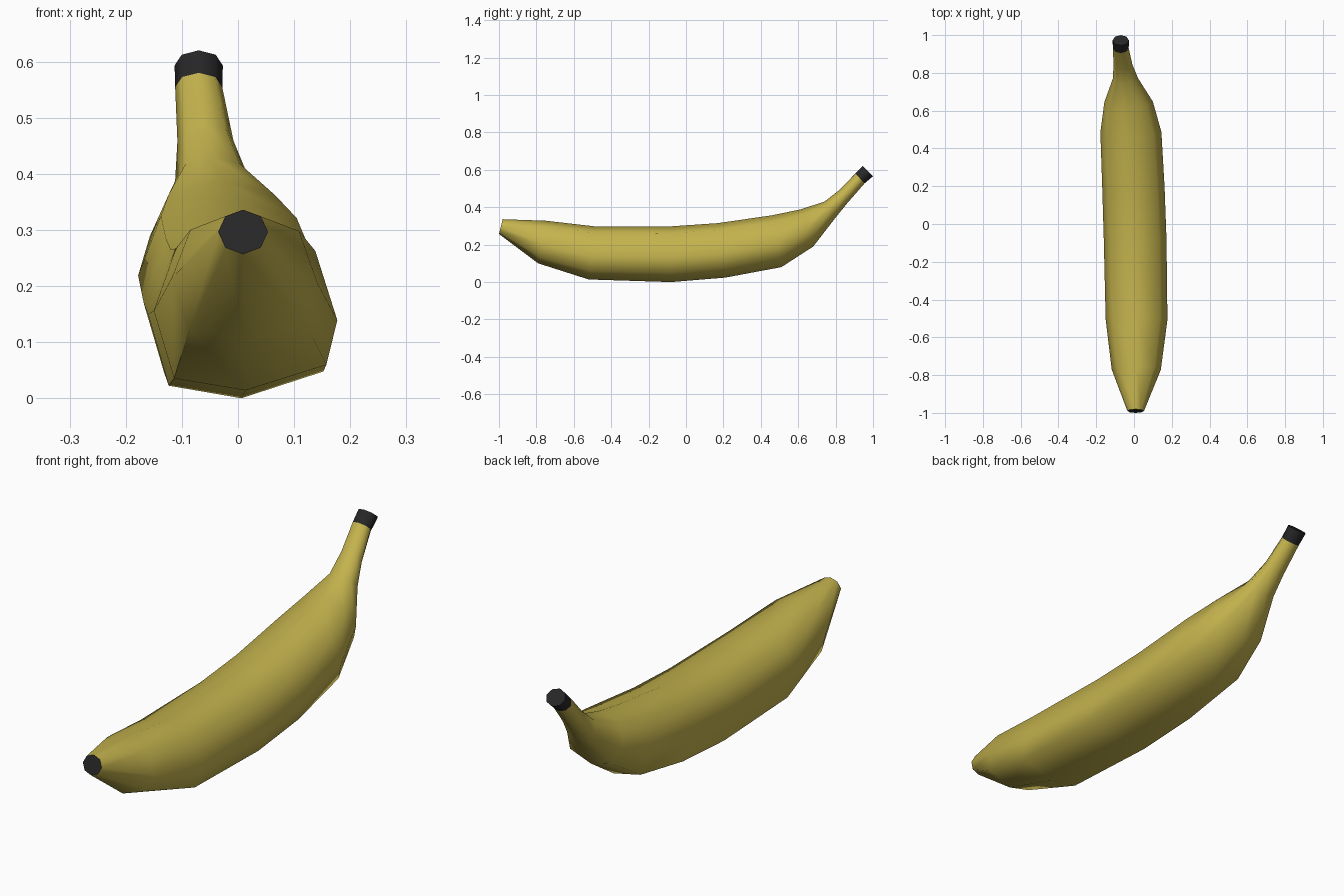
import bpy, bmesh
from math import cos, sin, pi

if "Cube" in bpy.data.objects:
    bpy.data.objects.remove(bpy.data.objects["Cube"])

SIDES = 8
# Full-bodied, slightly lopsided section (starts at +x, runs counter-clockwise)
BODY = [(1, -.12), (.76, .75), (0, 1), (-.76, .78), (-1, .0), (-.78, -.85), (0, -1), (.88, -.68)]

# Rings: top (y, z), bottom (y, z), left x, right x, fullness (0 round, 1 body section)
RINGS = [
    ((-.98, .336), (-1.0, .257), -.035, .053, 0),
    ((-.75, .328), (-.79, .10), -.118, .142, .7),
    ((-.49, .298), (-.52, .014), -.15, .177, 1),
    ((-.08, .298), (-.08, .000), -.16, .172, 1),
    ((.17, .315), (.21, .024), -.168, .162, 1),
    ((.46, .357), (.51, .08), -.178, .145, .8),
    ((.61, .388), (.68, .19), -.157, .10, .6),
    ((.74, .43), (.80, .345), -.112, .022, .2),
    ((.82, .492), (.865, .425), -.108, -.008, 0),
    ((.905, .58), (.955, .528), -.112, -.028, 0),
    ((.945, .62), (1.0, .566), -.113, -.027, 0),
]


def material(name, color):
    m = bpy.data.materials.new(name)
    m.diffuse_color = (*color, 1)
    m.use_nodes = True
    m.node_tree.nodes["Principled BSDF"].inputs["Base Color"].default_value = m.diffuse_color
    return m


def ring_points(top, bottom, left, right, full):
    pts = []
    for i, (bu, bv) in enumerate(BODY):
        a = 2 * pi * i / SIDES
        u = cos(a) * (1 - full) + bu * full
        v = sin(a) * (1 - full) + bv * full
        t = (v + 1) / 2
        pts.append(((left + right) / 2 + u * (right - left) / 2,
                    bottom[0] + (top[0] - bottom[0]) * t,
                    bottom[1] + (top[1] - bottom[1]) * t))
    return pts


def loft(name, rings, mat, cap_end=False, cap_start=False):
    bm = bmesh.new()
    loops = [[bm.verts.new(p) for p in ring_points(*r)] for r in rings]
    for a, b in zip(loops, loops[1:]):
        for i in range(SIDES):
            j = (i + 1) % SIDES
            bm.faces.new((a[i], a[j], b[j], b[i]))
    if cap_start:
        bm.faces.new(loops[0])
    if cap_end:
        bm.faces.new(loops[-1])
    if len(loops) > 1:
        bmesh.ops.recalc_face_normals(bm, faces=bm.faces)
    mesh = bpy.data.meshes.new(name)
    bm.to_mesh(mesh)
    bm.free()
    mesh.materials.append(mat)
    obj = bpy.data.objects.new(name, mesh)
    bpy.context.collection.objects.link(obj)
    bpy.ops.object.select_all(action='DESELECT')
    obj.select_set(True)
    bpy.context.view_layer.objects.active = obj
    bpy.ops.object.shade_smooth_by_angle(angle=pi / 3)
    return obj


yellow = material("yellow_peel", (.55, .45, .075))
dark = material("dark_end", (.02, .02, .021))

# Peel, blossom tip and cut stem end
loft("peel", RINGS[:-1], yellow)
tip = loft("blossom_tip", RINGS[:1], dark, cap_start=True)
loft("stem_end", RINGS[-2:], dark, cap_end=True)

# The tip is a single face: make sure it looks outward to the front
if tip.data.polygons[0].normal.y > 0:
    tip.data.flip_normals()
